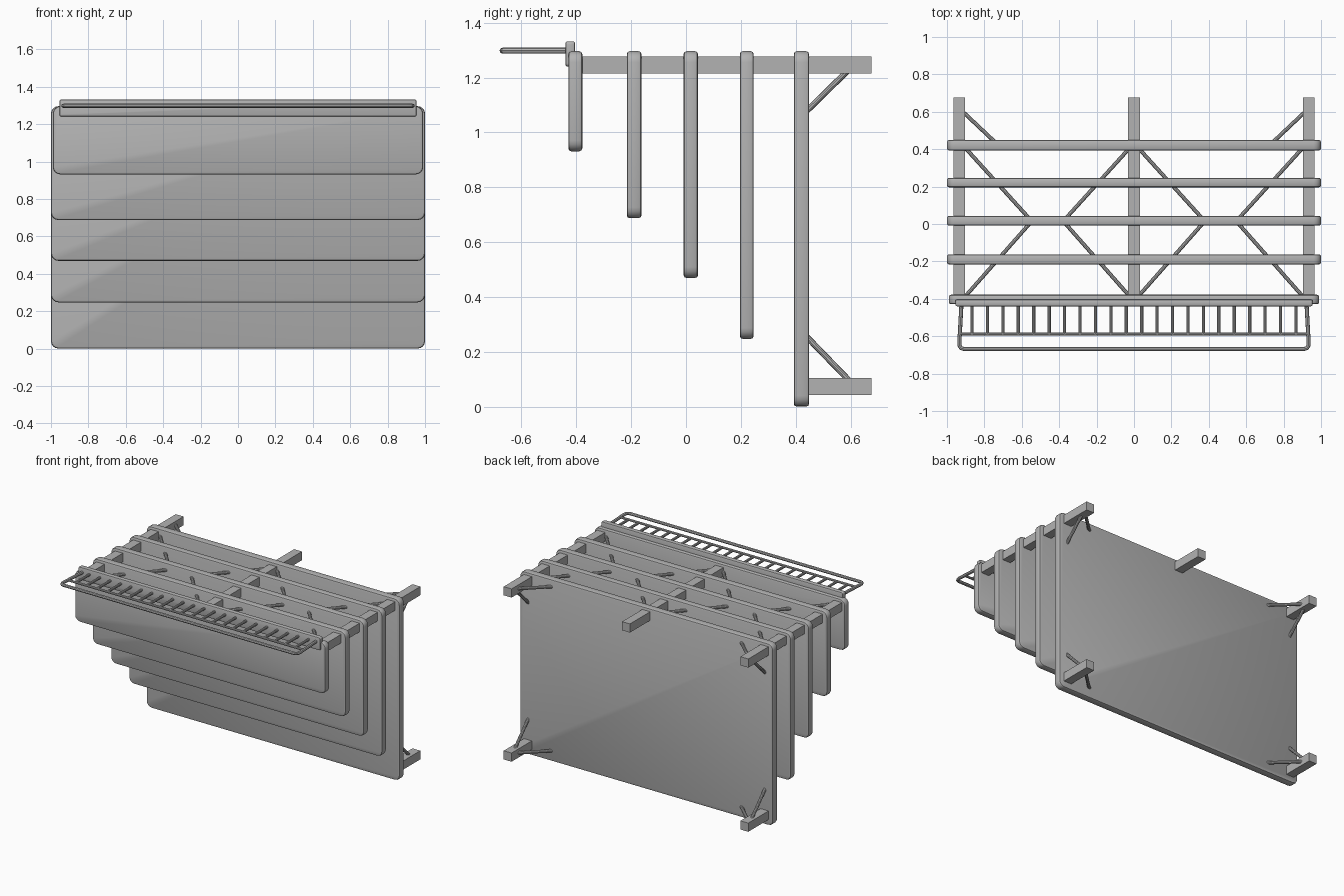
import bpy
import bmesh
from mathutils import Vector

if "Cube" in bpy.data.objects:
    bpy.data.objects.remove(bpy.data.objects["Cube"], do_unlink=True)

grey = bpy.data.materials.new("plain_grey")
grey.use_nodes = True
colour = (0.45, 0.45, 0.45, 1)
grey.diffuse_color = colour
grey.node_tree.nodes["Principled BSDF"].inputs["Base Color"].default_value = colour


def finish(name, bm, smooth=True):
    mesh = bpy.data.meshes.new(name)
    bm.to_mesh(mesh)
    bm.free()
    mesh.materials.append(grey)
    obj = bpy.data.objects.new(name, mesh)
    bpy.context.collection.objects.link(obj)
    if smooth:
        bpy.ops.object.select_all(action="DESELECT")
        obj.select_set(True)
        bpy.context.view_layer.objects.active = obj
        bpy.ops.object.shade_smooth_by_angle()
    return obj


def box(low, high):
    bm = bmesh.new()
    bmesh.ops.create_cube(bm, size=1)
    for v in bm.verts:
        v.co = Vector([l if c < 0 else h for c, l, h in zip(v.co, low, high)])
    return bm


def rounded_slab(name, low, high, corner, edge):
    """Slab with rounded outline corners and softened rims."""
    bm = box(low, high)
    sides = [e for e in bm.edges if abs(e.verts[0].co.y - e.verts[1].co.y) > 0.01]
    bmesh.ops.bevel(bm, geom=sides, offset=corner, segments=4, profile=0.5, affect="EDGES")
    rims = [e for e in bm.edges if abs(e.verts[0].co.y - e.verts[1].co.y) < 0.001]
    bmesh.ops.bevel(bm, geom=rims, offset=edge, segments=2, profile=0.5, affect="EDGES")
    return finish(name, bm)


def beam(name, x, y0, y1, z, half0, half1):
    """Square beam that grows thicker toward the back."""
    bm = box((-1, y0, -1), (1, y1, 1))
    for v in bm.verts:
        half = half0 if v.co.y == y0 else half1
        v.co.x = x + v.co.x * half
        v.co.z = z + v.co.z * half
    return finish(name, bm, False)


def rod(name, start, end, radius=0.011):
    start, end = Vector(start), Vector(end)
    bm = bmesh.new()
    bmesh.ops.create_cone(bm, cap_ends=True, segments=10, radius1=radius,
                          radius2=radius, depth=(end - start).length)
    turn = (end - start).to_track_quat("Z", "Y")
    for v in bm.verts:
        v.co = turn @ v.co + (start + end) / 2
    return finish(name, bm)


# Hanging panels, shortest at the front
panels = [(-0.429, -0.378, 0.931, 0.99), (-0.216, -0.162, 0.687, 1),
          (-0.009, 0.044, 0.469, 1), (0.196, 0.247, 0.247, 1),
          (0.393, 0.449, 0, 1)]
for i, (y0, y1, bottom, half) in enumerate(panels):
    rounded_slab(f"panel_{i + 1}", (-half, y0, bottom), (half, y1, 1.296), 0.04, 0.011)

# Top beams and lower wall brackets
for side, x in (("right", -0.935), ("middle", 0), ("left", 0.935)):
    beam(f"top_beam_{side}", x, -0.39, 0.677, 1.245, 0.02, 0.031)
for side, s in (("right", -1), ("left", 1)):
    beam(f"lower_beam_{side}", s * 0.935, 0.43, 0.677, 0.073, 0.02, 0.031)

    # Corner struts behind the rear panel
    rod(f"upper_upright_strut_{side}", (s * 0.935, 0.595, 1.23), (s * 0.935, 0.44, 1.078))
    rod(f"lower_upright_strut_{side}", (s * 0.935, 0.6, 0.09), (s * 0.935, 0.44, 0.255))
    for level, z in (("upper", 1.245), ("lower", 0.073)):
        rod(f"{level}_flat_strut_{side}", (s * 0.92, 0.605, z), (s * 0.745, 0.44, z))

    # Cross struts between the panels
    for row, y, end in (("back", 0.41, 0.03), ("front", -0.39, 0)):
        rod(f"{row}_outer_strut_{side}", (s * 0.905, y, 1.245), (s * 0.56, end, 1.245))
        rod(f"{row}_inner_strut_{side}", (s * 0.02, y, 1.245), (s * 0.365, end, 1.245))

# Front mounting rail
rounded_slab("front_rail", (-0.955, -0.44, 1.24), (0.955, -0.404, 1.332), 0.012, 0.008)

# Rack: bent outer tube, inner rod and slats
half_path = [(-0.922, -0.42), (-0.934, -0.635), (-0.932, -0.652),
             (-0.924, -0.664), (-0.905, -0.669)]
path = half_path + [(-x, y) for x, y in reversed(half_path)]
curve = bpy.data.curves.new("rack_tube", "CURVE")
curve.dimensions = "3D"
curve.bevel_depth = 0.011
curve.bevel_resolution = 2
curve.use_fill_caps = True
spline = curve.splines.new("POLY")
spline.points.add(len(path) - 1)
for point, (x, y) in zip(spline.points, path):
    point.co = (x, y, 1.298, 1)
curve.materials.append(grey)
tube = bpy.data.objects.new("rack_tube", curve)
bpy.context.collection.objects.link(tube)
bpy.ops.object.select_all(action="DESELECT")
tube.select_set(True)
bpy.context.view_layer.objects.active = tube
bpy.ops.object.convert(target="MESH")
bpy.ops.object.shade_smooth_by_angle()

rod("rack_inner_rod", (-0.93, -0.588, 1.298), (0.93, -0.588, 1.298), 0.008)
slats = 22
for i in range(slats):
    x = -0.866 + 1.732 * i / (slats - 1)
    rod(f"rack_slat_{i + 1}", (x, -0.43, 1.298), (x, -0.588, 1.298), 0.009)
